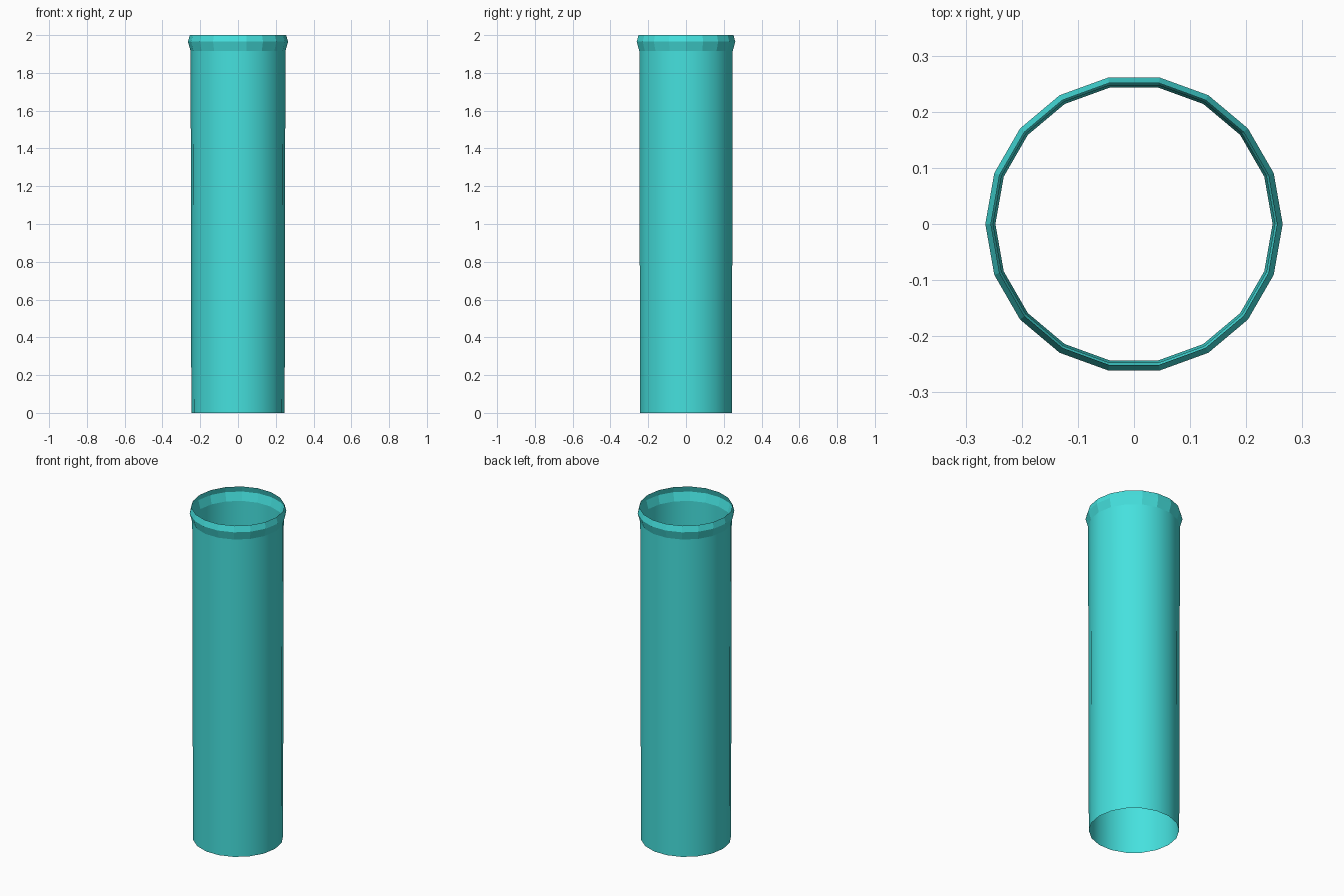
import bpy, bmesh, math

if "Cube" in bpy.data.objects:
    bpy.data.objects.remove(bpy.data.objects["Cube"])

SIDES = 18
# (radius, height): slightly tapered wall, then the flared lip
PROFILE = [(0.247, 0.0), (0.251, 1.915), (0.265, 1.965), (0.255, 2.0)]

# Open single-walled tube, one ring of vertices per profile point
bm = bmesh.new()
rings = []
for r, z in PROFILE:
    rings.append([bm.verts.new((r * math.cos(2 * math.pi * i / SIDES),
                                r * math.sin(2 * math.pi * i / SIDES), z))
                  for i in range(SIDES)])
for level, (low, high) in enumerate(zip(rings, rings[1:])):
    for i in range(SIDES):
        j = (i + 1) % SIDES
        face = bm.faces.new((low[i], low[j], high[j], high[i]))
        face.smooth = level == 0  # smooth wall, faceted lip

mesh = bpy.data.meshes.new("open_tube")
bm.to_mesh(mesh)
bm.free()
tube = bpy.data.objects.new("open_tube", mesh)
bpy.context.collection.objects.link(tube)

# Turquoise colour
mat = bpy.data.materials.new("turquoise")
mat.diffuse_color = (0.06, 0.75, 0.73, 1)
mat.use_nodes = True
mat.node_tree.nodes["Principled BSDF"].inputs["Base Color"].default_value = mat.diffuse_color
mesh.materials.append(mat)
